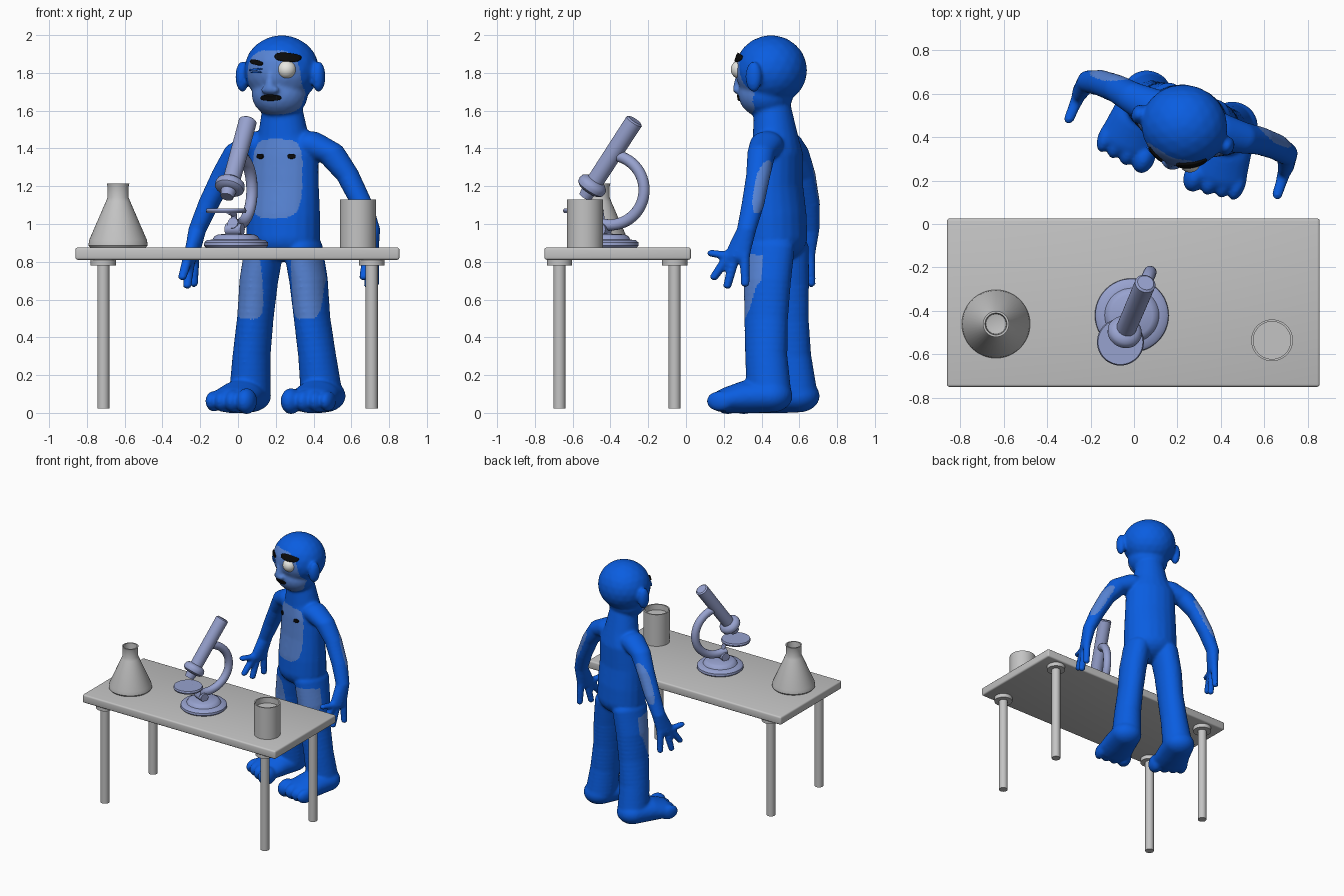
import bpy, bmesh, math
from mathutils import Matrix, Vector
from mathutils.bvhtree import BVHTree

if "Cube" in bpy.data.objects:
    bpy.data.objects.remove(bpy.data.objects["Cube"], do_unlink=True)


def material(name, rgb):
    m = bpy.data.materials.new(name)
    m.use_nodes = True
    m.diffuse_color = (*rgb, 1)
    m.node_tree.nodes["Principled BSDF"].inputs["Base Color"].default_value = (*rgb, 1)
    return m


BLUE = material("deep blue skin", (0.003, 0.11, 0.75))
PALE = material("pale blue skin", (0.095, 0.23, 0.66))
BLACK = material("black", (0.003, 0.003, 0.003))
WHITE = material("eye white", (0.8, 0.8, 0.76))
GREY = material("light grey", (0.55, 0.55, 0.55))
LAVENDER = material("lavender metal", (0.31, 0.36, 0.62))

FIGURE = Matrix.Translation((0.235, 0.46, 0)) @ Matrix.Rotation(math.radians(-20), 4, 'Z')
SCOPE = Matrix.Translation((-0.01, -0.42, 0)) @ Matrix.Rotation(math.radians(-23), 4, 'Z')
made = []


def add_object(name, mesh, mat, matrix=Matrix()):
    ob = bpy.data.objects.new(name, mesh)
    bpy.context.collection.objects.link(ob)
    if mat:
        mesh.materials.append(mat)
    ob.matrix_world = matrix
    made.append(ob)
    return ob


def from_bmesh(name, bm, mat, matrix=Matrix()):
    bmesh.ops.recalc_face_normals(bm, faces=bm.faces[:])
    mesh = bpy.data.meshes.new(name)
    bm.to_mesh(mesh)
    bm.free()
    return add_object(name, mesh, mat, matrix)


def lathe(name, profile, mat, matrix=Matrix()):
    bm = bmesh.new()
    vs = [bm.verts.new((r, 0, z)) for r, z in profile]
    es = [bm.edges.new(pair) for pair in zip(vs, vs[1:])]
    bmesh.ops.spin(bm, geom=vs + es, cent=(0, 0, 0), axis=(0, 0, 1),
                   angle=math.tau, steps=48)
    bmesh.ops.remove_doubles(bm, verts=bm.verts[:], dist=0.0005)
    return from_bmesh(name, bm, mat, matrix)


def tube(name, points, radius, mat, matrix=Matrix()):
    cu = bpy.data.curves.new(name, 'CURVE')
    cu.dimensions = '3D'
    cu.bevel_depth, cu.bevel_resolution, cu.use_fill_caps = radius, 5, True
    sp = cu.splines.new('POLY')
    sp.points.add(len(points) - 1)
    for p, co in zip(sp.points, points):
        p.co = (*co, 1)
    tmp = bpy.data.objects.new(name, cu)
    mesh = bpy.data.meshes.new_from_object(tmp)
    bpy.data.objects.remove(tmp)
    return add_object(name, mesh, mat, matrix)


def ball(bm, co, size):
    bmesh.ops.create_icosphere(bm, subdivisions=3, radius=1,
                               matrix=Matrix.Translation(co) @ Matrix.Diagonal((*size, 1)))


def limb(bm, keys, side=1, steps=6):
    """Chain of overlapping ellipsoids through (x, y, z, x radius, y radius)."""
    for a, b in zip(keys, keys[1:]):
        for i in range(steps + 1):
            x, y, z, rx, ry = Vector(a).lerp(Vector(b), i / steps)
            ball(bm, (x * side, y, z), (rx, ry, min(rx, ry) * 0.8))


# Figure: torso, head and nose
bm = bmesh.new()
limb(bm, [(0, .015, .93, .2, .165), (0, .015, 1.05, .2, .16), (0, .015, 1.2, .195, .14),
          (0, .02, 1.36, .19, .135), (0, .015, 1.45, .14, .12), (0, 0, 1.6, .11, .1)], steps=8)
ball(bm, (0, -.01, 1.815), (.2, .19, .185))
ball(bm, (0, -.04, 1.685), (.15, .145, .125))
limb(bm, [(0, -.185, 1.79, .02, .025), (0, -.19, 1.715, .032, .035)])
ball(bm, (0, -.19, 1.71), (.052, .03, .025))

# Paired ears, arms, hands, legs and feet
for s in (-1, 1):
    ball(bm, (s * .215, -.03, 1.78), (.035, .045, .083))
    limb(bm, [(.15, .02, 1.42, .1, .09), (.26, .03, 1.375, .08, .075), (.35, .045, 1.26, .063, .066),
              (.43, .045, 1.11, .057, .062), (.49, .03, .97, .048, .053),
              (.505, -.02, .83, .036, .075)], s)
    for y, tip_y, tip_z in ((-.06, -.16, .845), (-.065, -.145, .72),
                            (-.03, -.07, .675), (.025, .03, .685)):
        limb(bm, [(.505, y, .83, .03, .03), (.51, tip_y, tip_z, .025, .025)], s)
    limb(bm, [(.11, .02, .87, .1, .14), (.14, .02, .7, .1, .13), (.16, .02, .5, .095, .12),
              (.185, .03, .3, .1, .115), (.2, .05, .12, .11, .12)], s)
    limb(bm, [(.21, .07, .09, .115, .11), (.215, -.06, .085, .125, .11),
              (.22, -.15, .07, .135, .09)], s)
    for x, r in ((.125, .052), (.2, .044), (.265, .041), (.322, .037)):
        ball(bm, (s * x, -.21 + (x - .125) * .15, .062), (r, .075, r + .018))

source = from_bmesh("body_source", bm, None)
made.remove(source)
mod = source.modifiers.new("merge", 'REMESH')
mod.mode, mod.voxel_size = 'VOXEL', 0.009
mod = source.modifiers.new("soften", 'SMOOTH')
mod.factor, mod.iterations = 0.5, 10
skin = bpy.data.meshes.new_from_object(source.evaluated_get(bpy.context.evaluated_depsgraph_get()))
bpy.data.objects.remove(source)
skin.materials.clear()
body = add_object("body", skin, BLUE, FIGURE)
skin.materials.append(PALE)


def oval(u, v, cu, cv, ru, rv, power=4):
    return abs((u - cu) / ru) ** power + abs((v - cv) / rv) ** power < 1


def is_pale(c, n):
    x, y, z = abs(c.x), c.y, c.z
    if n.y < 0.1 and y < 0.02:
        if oval(c.x, z, 0, 1.75, .15, .17, 3) and y < -.05:
            return True
        if oval(c.x, z, 0, 1.24, .14, .21) or oval(x, z, .16, .67, .078, .175):
            return True
    # back of each arm
    out = math.copysign(n.x, n.x * c.x) * .6 + n.y * .8
    return x > .26 and ((z - 1.2) / .14) ** 2 + ((1 - out) / .32) ** 2 < 1


for p in skin.polygons:
    p.material_index = int(is_pale(p.center, p.normal))

# Thin plates that follow the skin surface
tree = BVHTree.FromPolygons([v.co for v in skin.vertices], [p.vertices[:] for p in skin.polygons])


def plate(name, x, z, w, h, mat, tilt=0.0, lift=0.005):
    bm = bmesh.new()
    bmesh.ops.create_grid(bm, x_segments=12, y_segments=6, size=1)
    for v in bm.verts:
        a, b = v.co.x, v.co.y
        px = x + w * a * math.sqrt(1 - b * b / 3)
        pz = z + h * b * math.sqrt(1 - a * a / 2) + tilt * a
        hit = tree.ray_cast(Vector((px, -1, pz)), Vector((0, 1, 0)))[0]
        v.co = (px, (hit.y if hit else -.15) - lift, pz)
    ob = from_bmesh(name, bm, mat, FIGURE)
    mod = ob.modifiers.new("thickness", 'SOLIDIFY')
    mod.thickness, mod.offset = 0.009, 0


plate("mouth", 0, 1.668, .058, .015, BLACK)
plate("left_brow", .088, 1.882, .062, .022, BLACK, -.005, .009)
plate("right_brow", -.08, 1.855, .04, .013, BLACK, -.005, .007)
plate("closed_eye_upper_line", -.085, 1.818, .043, .005, BLUE, .003)
plate("closed_eye_lower_line", -.08, 1.803, .035, .004, BLUE)
for s, side in ((1, "left"), (-1, "right")):
    plate(side + "_chest_dot", s * .088, 1.358, .02, .013, BLACK)

bm = bmesh.new()
bmesh.ops.create_uvsphere(bm, u_segments=32, v_segments=16, radius=.05,
                          matrix=Matrix.Translation((.08, -.155, 1.818)))
from_bmesh("left_eye", bm, WHITE, FIGURE)

# Table
bm = bmesh.new()
bmesh.ops.create_cube(bm, size=1, matrix=Matrix.Translation((-.003, -.362, .843))
                      @ Matrix.Diagonal((1.715, .775, .065, 1)))
bmesh.ops.bevel(bm, geom=bm.edges[:], offset=.012, segments=3, affect='EDGES', profile=.5)
from_bmesh("table_top", bm, GREY)
for x in (-.713, .708):
    for y in (-.67, -.06):
        lathe("table_leg", [(0, .022), (.032, .022), (.032, .78), (.067, .78), (.067, .82), (0, .82)],
              GREY, Matrix.Translation((x, y, 0)))

# Glassware
lathe("flask", [(0, .876), (.148, .876), (.157, .887), (.153, .915), (.064, 1.12), (.056, 1.14),
                (.056, 1.2), (.06, 1.215), (.05, 1.215), (.046, 1.15), (0, 1.14)],
      GREY, Matrix.Translation((-.635, -.46, 0)))
lathe("beaker", [(0, .876), (.095, .876), (.096, 1.13), (.086, 1.13), (.086, 1.085), (0, 1.085)],
      GREY, Matrix.Translation((.635, -.535, 0)))

# Microscope
lathe("microscope_base", [(0, .876), (.16, .876), (.17, .886), (.168, .903), (.155, .914), (.125, .918),
                          (.115, .935), (.095, .945), (0, .95)], LAVENDER, SCOPE)
axis = Vector((0, .255, .36)).to_track_quat('Z', 'Y').to_matrix().to_4x4()
lathe("microscope_tube", [(0, -.07), (.034, -.07), (.04, -.03), (.06, -.028), (.077, -.014), (.08, .005),
                          (.075, .022), (.058, .036), (.046, .04), (.048, .42), (.038, .428), (0, .428)],
      LAVENDER, SCOPE @ Matrix.Translation((0, -.085, 1.2)) @ axis)
angles = [math.radians(75 - 185 * i / 30) for i in range(31)]
tube("microscope_arm", [(0, .02 + .195 * math.cos(a), 1.18 + .185 * math.sin(a)) for a in angles],
     .03, LAVENDER, SCOPE)
tube("arm_pivot", [(-.045, -.02, .972), (.045, -.02, .972)], .032, LAVENDER, SCOPE)
tube("stage_support", [(0, -.02, .975), (0, -.03, 1.05), (0, -.1, 1.068)], .016, LAVENDER, SCOPE)
lathe("microscope_stage", [(0, 1.058), (.103, 1.058), (.108, 1.07), (.103, 1.082), (0, 1.082)],
      LAVENDER, SCOPE @ Matrix.Translation((0, -.134, 0)))

# Smooth shading with sharp edges kept
bpy.ops.object.select_all(action='DESELECT')
for ob in made:
    ob.select_set(True)
bpy.context.view_layer.objects.active = body
bpy.ops.object.shade_smooth_by_angle(angle=math.radians(35))
